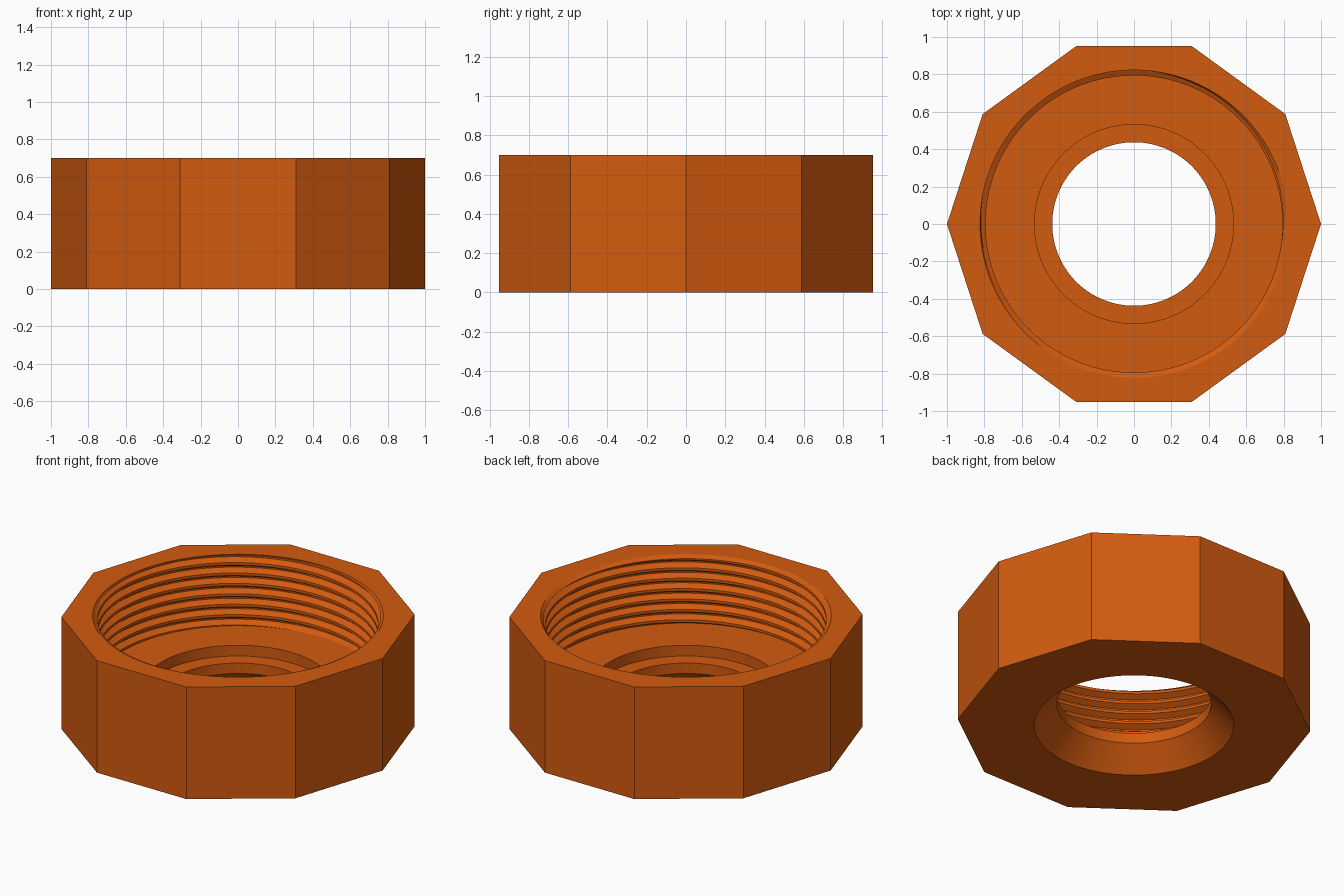
import bpy, bmesh, math

if "Cube" in bpy.data.objects:
    bpy.data.objects.remove(bpy.data.objects["Cube"])

SEG = 160                      # steps round the axis (multiple of 10)
HEIGHT, FLOOR, THREAD_TOP = 0.70, 0.267, 0.686
MINOR, MAJOR, PITCH = 0.794, 0.829, 0.065
PHASE = math.radians(125)      # direction where an underside meets the rim

# one thread turn: (fraction of pitch, radius)
TURN = [(-5/32, MAJOR), (5/32, MINOR), (13/32, MINOR), (23/32, MAJOR), (27/32, MAJOR)]


def thread_radius(theta, z):
    f = (z - HEIGHT) / PITCH - (theta - PHASE) / math.tau
    f = (f + 5/32) % 1.0 - 5/32
    for (f0, r0), (f1, r1) in zip(TURN, TURN[1:]):
        if f <= f1:
            return r0 + (r1 - r0) * (f - f0) / (f1 - f0)
    return MAJOR


def decagon_radius(theta):
    step = math.tau / 10
    return math.cos(step / 2) / math.cos(theta % step - step / 2)


def section(theta):
    """Closed (radius, height) outline of the nut at one angle."""
    outer = decagon_radius(theta)
    # bottom, countersink, hole and recessed seat
    pts = [(outer, HEIGHT), (outer, 0), (0.565, 0), (0.437, 0.135), (0.437, 0.20),
           (0.532, 0.20), (0.532, FLOOR)]
    # helical thread, cut off at the floor and below the rim
    for k in range(-10, 3):
        for f, _ in TURN[:4]:
            z = HEIGHT + PITCH * (k + f + (theta - PHASE) / math.tau)
            z = min(max(z, FLOOR), THREAD_TOP)
            pts.append((thread_radius(theta, z), z))
    # bevelled rim
    pts.append((0.823, HEIGHT))
    return pts


bm = bmesh.new()
columns = []
for i in range(SEG + 1):
    t = math.tau * i / SEG
    columns.append([bm.verts.new((r * math.cos(t), r * math.sin(t), z))
                    for r, z in section(t)])
for a, b in zip(columns, columns[1:]):
    n = len(a)
    for j in range(n):
        k = (j + 1) % n
        bm.faces.new((a[j], b[j], b[k], a[k]))
bmesh.ops.remove_doubles(bm, verts=bm.verts, dist=1e-5)
bmesh.ops.dissolve_degenerate(bm, edges=bm.edges, dist=1e-5)
bmesh.ops.recalc_face_normals(bm, faces=bm.faces)

mesh = bpy.data.meshes.new("threaded_nut")
bm.to_mesh(mesh)
bm.free()
nut = bpy.data.objects.new("threaded_nut", mesh)
bpy.context.collection.objects.link(nut)

orange = bpy.data.materials.new("burnt_orange")
orange.diffuse_color = (0.65, 0.105, 0.005, 1)
orange.use_nodes = True
orange.node_tree.nodes["Principled BSDF"].inputs["Base Color"].default_value = orange.diffuse_color
mesh.materials.append(orange)

bpy.context.view_layer.objects.active = nut
nut.select_set(True)
bpy.ops.object.shade_smooth_by_angle(angle=math.radians(20))
